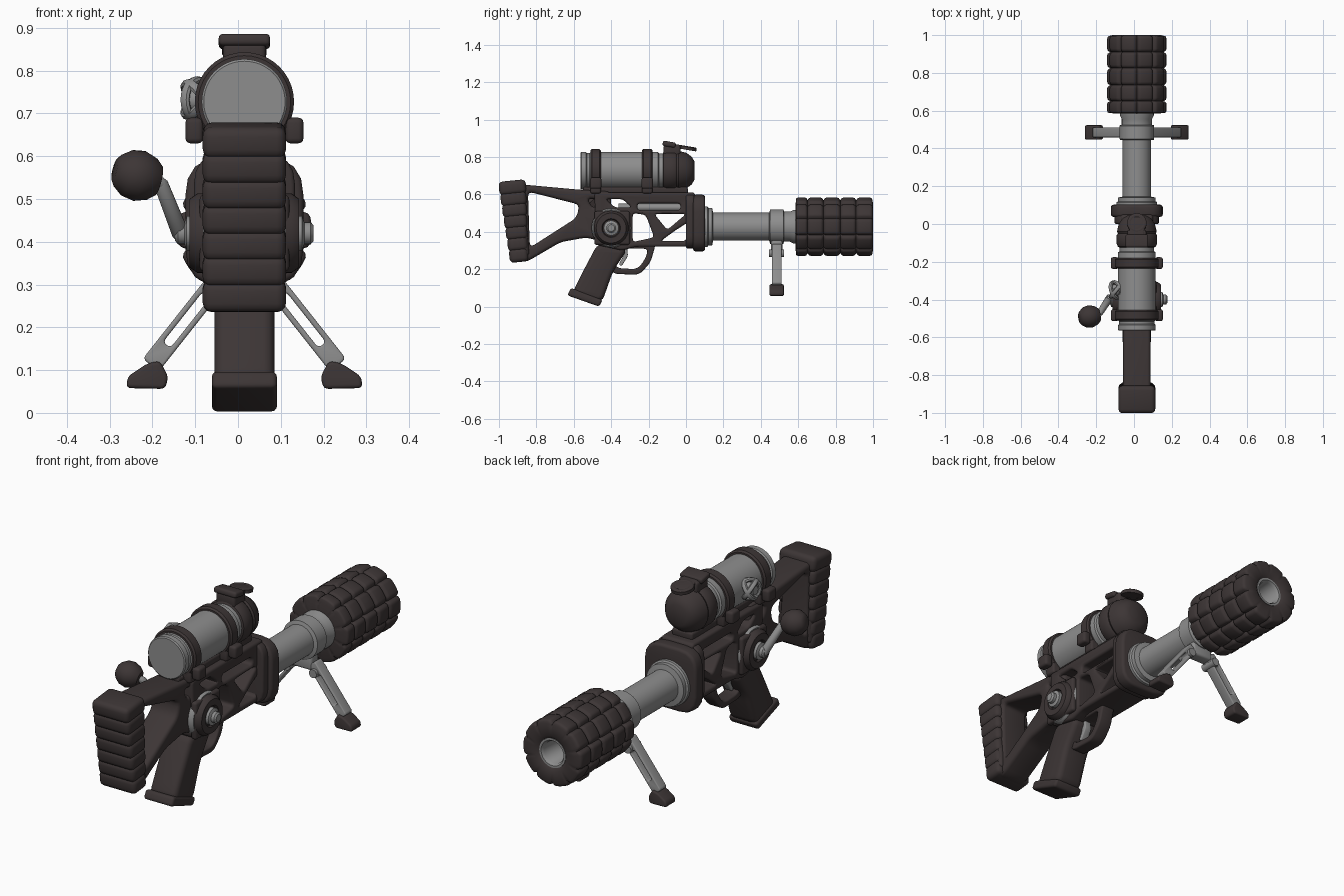
import bpy, bmesh, math
from mathutils import Vector, Matrix

old = bpy.data.objects.get("Cube")
if old:
    bpy.data.objects.remove(old, do_unlink=True)

CX = 0.015          # the body sits slightly off centre because of the crank
BORE, SIGHT = 0.427, 0.727   # heights of the barrel and scope axes


def material(name, rgb):
    m = bpy.data.materials.new(name)
    m.use_nodes = True
    m.diffuse_color = (*rgb, 1)
    m.node_tree.nodes["Principled BSDF"].inputs["Base Color"].default_value = (*rgb, 1)
    return m


DARK = material("dark brown rubber", (0.046, 0.036, 0.036))
GREY = material("grey metal", (0.27, 0.27, 0.27))


def finish(name, bm, mat):
    bmesh.ops.remove_doubles(bm, verts=bm.verts, dist=0.0002)
    bmesh.ops.recalc_face_normals(bm, faces=bm.faces)
    me = bpy.data.meshes.new(name)
    bm.to_mesh(me)
    bm.free()
    me.materials.clear()
    me.materials.append(mat)
    me.shade_smooth()
    me.set_sharp_from_angle(angle=math.radians(38))
    ob = bpy.data.objects.new(name, me)
    bpy.context.scene.collection.objects.link(ob)
    return ob


def lathe(name, profile, mat, loc=(0, 0, 0), axis=(0, 1, 0), seg=40, shape=None):
    """Turn (distance, radius) points around an axis."""
    a = Vector(axis).normalized()
    u = Vector((0, 0, 1)) if abs(a.z) < 0.9 else Vector((1, 0, 0))
    v = a.cross(u).normalized()
    u = v.cross(a)
    bm = bmesh.new()
    rings = []
    for t, r in profile:
        ring = []
        for i in range(seg):
            th = math.tau * i / seg
            rr = shape(r, i / seg) if shape else r
            ring.append(bm.verts.new(Vector(loc) + a * t + (u * math.cos(th) + v * math.sin(th)) * rr))
        rings.append(ring)
    for p, q in zip(rings, rings[1:]):
        for i in range(seg):
            j = (i + 1) % seg
            bm.faces.new((p[i], p[j], q[j], q[i]))
    return finish(name, bm, mat)


def block(name, size, loc, mat, bevel=0.015, tilt=0.0):
    """Rounded box, tilted about x."""
    bm = bmesh.new()
    bmesh.ops.create_cube(bm, size=1, matrix=Matrix.Diagonal((*size, 1)))
    bmesh.ops.bevel(bm, geom=bm.edges[:], offset=bevel, segments=3, profile=0.5, affect='EDGES')
    bm.transform(Matrix.Translation(loc) @ Matrix.Rotation(tilt, 4, 'X'))
    return finish(name, bm, mat)


def rounded(points, r):
    out = []
    pts = [Vector(p) for p in points]
    for i, p in enumerate(pts):
        ends = []
        for q in (pts[i - 1], pts[(i + 1) % len(pts)]):
            d = q - p
            ends.append(p + d * min(r / d.length, 0.45))
        for k in range(5):
            s = k / 4
            out.append(ends[0] * (1 - s) ** 2 + p * 2 * s * (1 - s) + ends[1] * s * s)
    return out


def plate(name, outlines, half, mat, centre=CX, along='X', bevel=0.012, r=0.03):
    """Rounded outline with holes, thickened along x (y-z outline) or y (x-z outline)."""
    cu = bpy.data.curves.new(name, 'CURVE')
    cu.dimensions = '2D'
    cu.fill_mode = 'BOTH'
    cu.extrude = half - bevel
    cu.bevel_depth = bevel
    cu.bevel_resolution = 2
    cu.offset = -bevel
    for line in outlines:
        pts = rounded(line, r)
        sp = cu.splines.new('POLY')
        sp.points.add(len(pts) - 1)
        for point, p in zip(sp.points, pts):
            point.co = (p.x, p.y, 0, 1)
        sp.use_cyclic_u = True
    tmp = bpy.data.objects.new(name + "_outline", cu)
    bpy.context.scene.collection.objects.link(tmp)
    dg = bpy.context.evaluated_depsgraph_get()
    me = bpy.data.meshes.new_from_object(tmp.evaluated_get(dg))
    bm = bmesh.new()
    bm.from_mesh(me)
    if along == 'X':
        m = Matrix(((0, 0, 1, centre), (1, 0, 0, 0), (0, 1, 0, 0), (0, 0, 0, 1)))
    else:
        m = Matrix(((1, 0, 0, 0), (0, 0, -1, centre), (0, 1, 0, 0), (0, 0, 0, 1)))
    bm.transform(m)
    bpy.data.objects.remove(tmp, do_unlink=True)
    bpy.data.meshes.remove(me)
    return finish(name, bm, mat)


# Butt pad: a stack of soft ridges that narrows toward the bottom
for i in range(7):
    t = i / 6
    back, front = -1.0 + 0.055 * t, -0.855 + 0.01 * t
    block(f"butt_ridge_{i}", (0.195, front - back, 0.074),
          (CX, (back + front) / 2, 0.637 - 0.362 * t), DARK, 0.022, 0.1)
block("butt_core", (0.18, 0.10, 0.38), (CX, -0.905, 0.455), DARK, 0.02, 0.1)

# Open stock frame
plate("stock_frame", [
    [(-.9, .655), (-.57, .625), (-.40, .615), (-.40, .33), (-.53, .37), (-.67, .345), (-.85, .24), (-.9, .24)],
    [(-.845, .615), (-.57, .545), (-.585, .475), (-.835, .315)],
    [(-.53, .58), (-.455, .57), (-.495, .52)]], 0.073, DARK, bevel=0.018)

# Receiver with truss openings and a rod running through it
plate("receiver", [
    [(-.49, .61), (.05, .61), (.05, .32), (-.27, .32), (-.34, .30), (-.48, .33)],
    [(-.26, .552), (-.03, .552), (-.03, .515), (-.26, .515)],
    [(-.17, .495), (.0, .495), (-.10, .41)],
    [(-.285, .50), (-.215, .49), (-.17, .37), (-.285, .345)],
    [(-.135, .35), (.0, .35), (.01, .45), (-.06, .405)],
    [(-.43, .575), (-.34, .575), (-.29, .53), (-.38, .53)]], 0.085, DARK, r=0.02)
lathe("receiver_rod", [(-.36, 0), (-.36, .02), (.0, .02), (.0, 0)], GREY, (CX, 0, .53), seg=16)
block("scope_rail", (0.11, 0.56, 0.04), (CX, -0.27, 0.62), DARK, 0.01)


def square(hx, low, high):
    return [(CX - hx, low), (CX + hx, low), (CX + hx, high), (CX - hx, high)]


# Front collar plates of the receiver
plate("front_collar", [square(.138, .295, .598)], .032, DARK, .07, 'Y', .014, .09)
plate("rear_collar", [square(.118, .31, .605)], .022, DARK, .022, 'Y', .01, .07)

# Pistol grip, trigger guard and trigger
plate("grip", [[(-.47, .34), (-.31, .31), (-.39, .19), (-.45, .02), (-.61, .07), (-.56, .17)]],
      .07, DARK, bevel=.025, r=.04)
plate("grip_cap", [[(-.445, .035), (-.465, .0), (-.635, .06), (-.615, .10)]], .076, DARK, bevel=.012, r=.015)
plate("trigger_guard", [
    [(-.42, .34), (-.43, .24), (-.39, .175), (-.25, .17), (-.19, .235), (-.16, .34)],
    [(-.385, .31), (-.39, .24), (-.365, .205), (-.26, .20), (-.22, .25), (-.20, .31)]],
    .035, DARK, bevel=.008)
plate("trigger", [[(-.36, .32), (-.315, .32), (-.31, .27), (-.345, .215), (-.36, .225), (-.335, .27)]],
      .018, GREY, bevel=.005, r=.015)

# Round hubs on both sides, with the axle through them
for side, s in (("left", 1), ("right", -1)):
    start = (CX, -.40, .42)
    out = (s, 0, 0)
    lathe("hub_ring_" + side, [(.0, .105), (.088, .105), (.097, .098), (.097, 0)], GREY, start, out)
    lathe("hub_" + side, [(.0, .093), (.11, .093), (.128, .08), (.128, .05), (.118, .045), (.118, 0)], DARK, start, out)
    lathe("axle_" + side, [(.1, .04), (.135, .04), (.14, .026), (.155, .026), (.162, .018), (.162, 0)],
          GREY, start, out, 20)
    block("hub_plate_" + side, (.03, .19, .18), (CX + s * .09, -.395, .42), DARK, .012)

# Crank arm with a ball handle
knuckle, elbow, ball = Vector((-.135, -.40, .42)), Vector((-.18, -.47, .535)), Vector((-.235, -.49, .555))
for name, a, b, r in (("crank_arm", knuckle, elbow, .02), ("crank_pin", elbow, ball, .016)):
    n = (b - a).length
    lathe(name, [(-.015, 0), (-.01, r * .8), (0, r), (n, r * .85), (n + .01, r * .6), (n + .014, 0)], GREY, a, b - a, 16)
lathe("crank_ball", [(-.052, 0), (-.052, .035), (-.035, .05), (-.005, .06), (.025, .055), (.048, .038), (.056, .026), (.056, 0)],
      DARK, ball, (-1, -.2, .25), 28)

# Barrel with stepped collars
lathe("barrel", [(.04, .0), (.04, .108), (.115, .108), (.12, .1), (.14, .1), (.145, .075), (.445, .075),
                 (.45, .092), (.52, .092), (.525, .08), (.555, .08), (.575, .09), (.60, .09), (.60, 0)],
      GREY, (CX, 0, BORE), seg=48)


def dent(f):
    return 0.015 * max(0, 1 - min(f, 1 - f) / 0.15) ** 1.5


# Padded muzzle: rows of raised pads, ten around
edges = [.585, .65, .735, .825, .91, 1.0]
steps = (0, .05, .1, .2, .5, .8, .9, .95)
pads = [(.585, .06), (.585, .125)]
for lo, hi in zip(edges, edges[1:]):
    pads += [(lo + (hi - lo) * f, .157 - dent(f)) for f in steps]
pads[2] = (.588, .134)
pads += [(.997, .14), (1.0, .128), (1.0, .085), (.99, .07), (.96, .068)]
lathe("muzzle_pads", pads, DARK, (CX, 0, BORE), seg=120,
      shape=lambda r, f: r - dent(f * 10 % 1) if r > .12 else r)
lathe("muzzle_bore", [(.96, .072), (.992, .07), (.992, .06), (.98, .052), (.8, .05), (.8, 0)], GREY, (CX, 0, BORE))

# Bipod: hub under the barrel collar, slotted legs and rubber feet
block("bipod_hub", (.11, .06, .07), (CX, .485, .325), GREY, .012)
for side, s in (("left", 1), ("right", -1)):
    top, d, n = Vector((.07, .30)), Vector((.62, -.785)), Vector((.785, .62))

    def strip(a, b, w):
        return [(CX + s * q.x, q.y) for q in
                (top + d * a + n * w, top + d * b + n * w, top + d * b - n * w, top + d * a - n * w)]

    plate("bipod_leg_" + side, [strip(-.03, .24, .024), strip(.03, .18, .011)], .026, GREY, .485, 'Y', .005, .012)
    lathe("bipod_hinge_" + side, [(-.04, 0), (-.04, .02), (.04, .02), (.04, 0)], GREY, (CX + s * .07, .485, .285), seg=16)
    foot = [(.178, .085), (.198, .122), (.228, .115), (.273, .085), (.276, .058), (.185, .056)]
    plate("bipod_foot_" + side, [[(CX + s * x, z) for x, z in foot]], .038, DARK, .485, 'Y', .008, .012)

# Scope tube, mounting rings and padded front cap
lathe("scope_tube", [(-.565, 0), (-.565, .095), (-.56, .1), (-.535, .1), (-.53, .094), (-.515, .094), (-.51, .1),
                     (-.15, .1), (-.145, .092), (-.1, .092)], GREY, (CX, 0, SIGHT), seg=48)
for i, y in enumerate((-.483, -.207)):
    lathe(f"scope_ring_{i}", [(-.028, .098), (-.028, .108), (-.02, .116), (.02, .116), (.028, .108), (.028, .098)],
          DARK, (CX, y, SIGHT))
    block(f"scope_mount_{i}", (.18, .056, .06), (CX, y, .635), DARK, .01)
    for s in (1, -1):
        block(f"scope_clamp_{i}_{s}", (.042, .062, .06), (CX + s * .117, y, .66), DARK, .012)
lathe("scope_cap", [(-.125, .09), (-.12, .1), (-.105, .107), (-.06, .107), (-.05, .1), (-.04, .105), (0, .096),
                    (.03, .075), (.045, .05), (.045, 0)], DARK, (CX, 0, SIGHT))

# Latch on the scope cap
block("latch_neck", (.10, .09, .06), (CX, -.075, .835), DARK, .012)
block("latch_bar", (.12, .07, .028), (CX, -.09, .868), DARK, .01, -.17)
block("latch_tab", (.08, .12, .018), (CX, -.02, .853), DARK, .007, -.17)
lathe("latch_ring", [(-.01, .028), (-.01, .052), (.006, .052), (.01, .046), (.01, .034), (.006, .028), (-.01, .028)],
      DARK, (CX, .005, .848), (0, .17, 1), 28)

# Small caged adjuster wheel on the scope's right side
lathe("adjuster_core", [(.08, .03), (.125, .03), (.14, .02), (.14, 0)], GREY, (CX, -.35, SIGHT + .005), (-1, 0, 0), 20)
for i in range(3):
    tilt = math.pi * i / 3
    ring = [(.012 * math.cos(math.tau * k / 8), .046 + .009 * math.sin(math.tau * k / 8)) for k in range(9)]
    lathe(f"adjuster_hoop_{i}", ring, GREY, (CX - .11, -.35, SIGHT + .005),
          (-.75, .6 * math.cos(tilt * 2), .6 * math.sin(tilt * 2)), 24)
